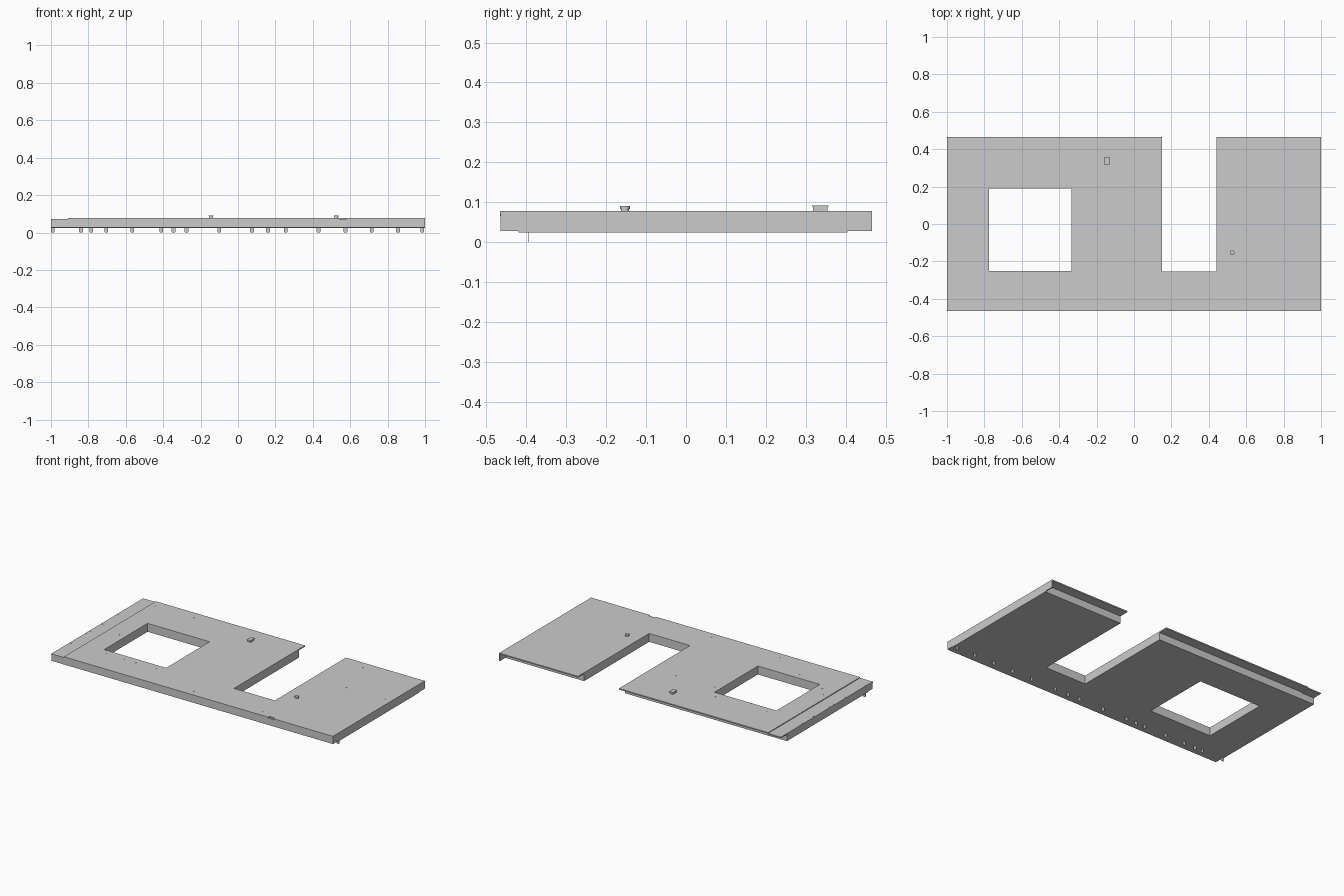
import bpy, bmesh, math

if "Cube" in bpy.data.objects:
    bpy.data.objects.remove(bpy.data.objects["Cube"])

SLOT_X0, SLOT_X1, SLOT_Y = 0.15, 0.44, -0.255
WINDOW = [(-0.775, -0.25), (-0.335, -0.25), (-0.335, 0.19), (-0.775, 0.19)]


def finish(name, bm):
    bmesh.ops.recalc_face_normals(bm, faces=bm.faces)
    me = bpy.data.meshes.new(name)
    bm.to_mesh(me)
    bm.free()
    ob = bpy.data.objects.new(name, me)
    bpy.context.collection.objects.link(ob)
    return ob


def slab(name, loops, z0, z1):
    """Extrude an outline, with optional hole loops, from z0 to z1."""
    bm = bmesh.new()
    edges = []
    for loop in loops:
        vs = [bm.verts.new((x, y, z0)) for x, y in loop]
        edges += [bm.edges.new((vs[i - 1], vs[i])) for i in range(len(vs))]
    bmesh.ops.triangle_fill(bm, edges=edges, use_beauty=True, normal=(0, 0, 1))
    bmesh.ops.dissolve_limit(bm, angle_limit=0.01, verts=bm.verts, edges=bm.edges)
    ext = bmesh.ops.extrude_face_region(bm, geom=bm.faces[:])
    moved = [g for g in ext["geom"] if isinstance(g, bmesh.types.BMVert)]
    bmesh.ops.translate(bm, verts=moved, vec=(0, 0, z1 - z0))
    return finish(name, bm)


def rect(x0, x1, y0, y1):
    return [(x0, y0), (x1, y0), (x1, y1), (x0, y1)]


def slotted(x0, x1, y0, y1, front=()):
    """Rectangle with the deep slot cut in from the back edge."""
    return [(x0, y0), *front, (x1, y0), (x1, y1), (SLOT_X1, y1),
            (SLOT_X1, SLOT_Y), (SLOT_X0, SLOT_Y), (SLOT_X0, y1), (x0, y1)]


def discs(name, spots, r, z, h, sides=10):
    bm = bmesh.new()
    for x, y in spots:
        res = bmesh.ops.create_cone(bm, cap_ends=True, segments=sides,
                                    radius1=r, radius2=r, depth=h)
        bmesh.ops.translate(bm, verts=res["verts"], vec=(x, y, z + h / 2))
    return finish(name, bm)


# Panel core, bottom sheet and overhanging top sheet
slab("panel_core", [slotted(-1, 1, -0.465, 0.405), WINDOW], 0.028, 0.0715)
slab("bottom_sheet", [slotted(-1, 1, -0.42, 0.405), WINDOW], 0.024, 0.028)
notch = [(0.54, -0.465), (0.54, -0.452), (0.58, -0.452), (0.58, -0.465)]
slab("top_sheet", [slotted(-0.91, 1, -0.466, 0.466, notch), WINDOW], 0.0705, 0.078)

# Lower joint strip along the left end, and the right end wall
slab("left_joint_strip", [rect(-1, -0.91, -0.466, 0.466)], 0.066, 0.073)
slab("right_end_wall", [rect(0.994, 1, -0.465, 0.466)], 0.028, 0.0705)

# Hanging tabs under the front edge
bm = bmesh.new()
for x in (-0.99, -0.84, -0.785, -0.705, -0.565, -0.41, -0.345, -0.275, -0.1,
          0.075, 0.16, 0.255, 0.43, 0.575, 0.715, 0.855, 0.985):
    w = 0.01
    prof = [(-w, 0.026), (-w, 0.004), (-w + 0.004, 0), (w - 0.004, 0), (w, 0.004), (w, 0.026)]
    f = bm.faces.new([bm.verts.new((x + px, -0.396, pz)) for px, pz in prof])
    ext = bmesh.ops.extrude_face_region(bm, geom=[f])
    bmesh.ops.translate(bm, verts=[g for g in ext["geom"] if isinstance(g, bmesh.types.BMVert)],
                        vec=(0, 0.002, 0))
finish("front_tabs", bm)

# Small fittings on top: rectangular block and round knob
slab("block_base", [rect(-0.155, -0.133, 0.318, 0.354)], 0.078, 0.089)
slab("block_cap", [rect(-0.157, -0.131, 0.315, 0.357)], 0.089, 0.092)
discs("knob_stem", [(0.525, -0.153)], 0.010, 0.078, 0.006, 24)
discs("knob_head", [(0.525, -0.153)], 0.0125, 0.083, 0.007, 24)

# Flush fasteners on the top sheet and joint strip
rows = {0.41: (-0.87, -0.6, -0.375, 0.6),
        0.235: (-0.735, -0.6, -0.52, -0.375),
        0.13: (-0.87, -0.295, -0.02, 0.06, 0.68, 0.955),
        -0.29: (-0.735, -0.6, -0.52, -0.375, 0.245, 0.33),
        -0.42: (-0.87, -0.6, -0.52, -0.375, -0.02, 0.06, 0.115, 0.245, 0.33,
                0.47, 0.6, 0.68, 0.955)}
spots = [(x, y) for y, xs in rows.items() for x in xs]
spots += [(-0.82, -0.03), (-0.82, -0.21), (-0.87, -0.145)]
discs("sheet_fasteners", spots, 0.004, 0.0775, 0.001)
discs("strip_fasteners", [(-0.99, -0.44 + 0.04 * i) for i in range(22)], 0.003, 0.0725, 0.001)
